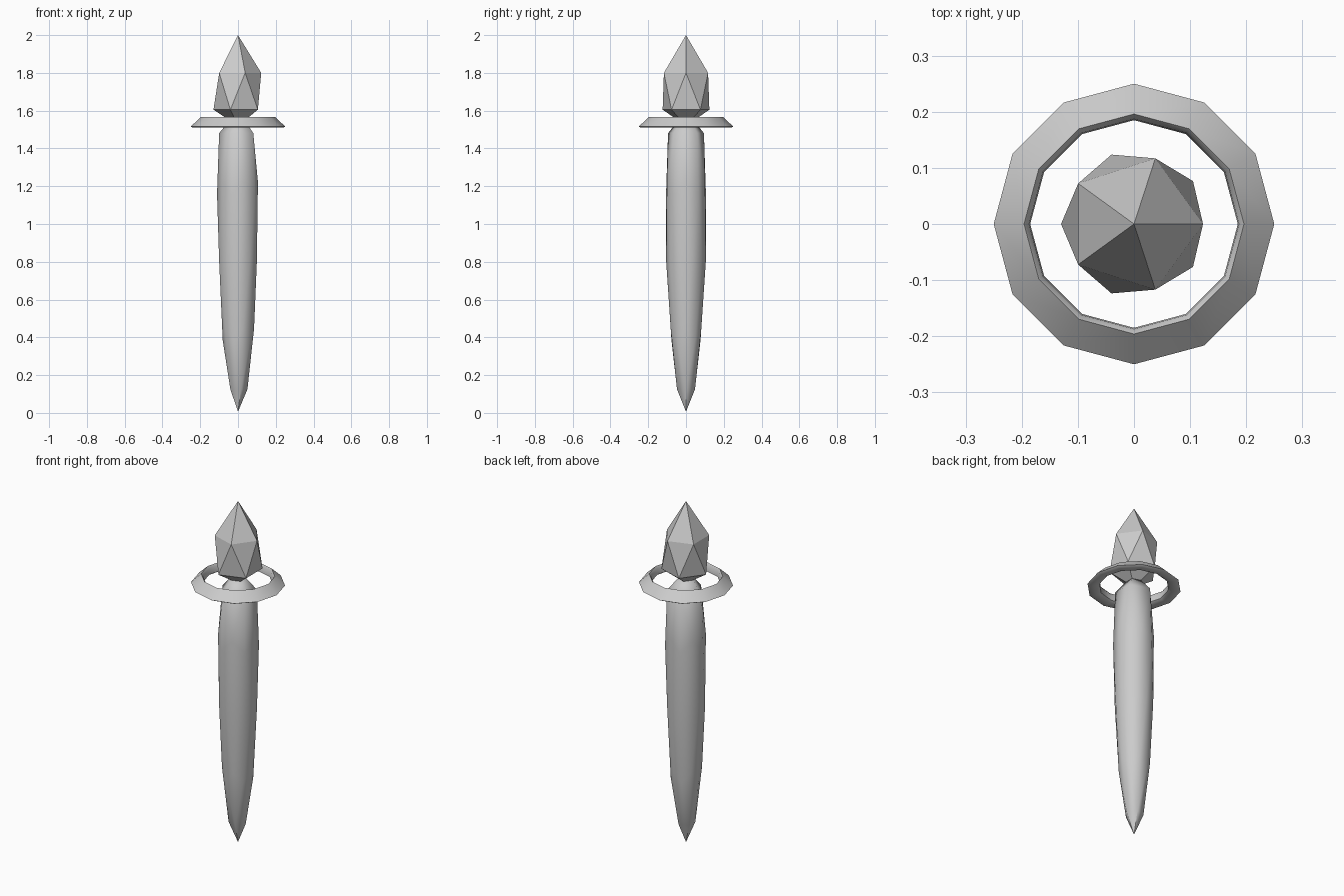
import bpy, bmesh, math

if "Cube" in bpy.data.objects:
    bpy.data.objects.remove(bpy.data.objects["Cube"])


def icosphere(name, subdivisions, reshape):
    """Unit icosphere whose points are moved by reshape(co)."""
    bpy.ops.mesh.primitive_ico_sphere_add(subdivisions=subdivisions, radius=1)
    obj = bpy.context.object
    obj.name = name
    for v in obj.data.vertices:
        v.co = reshape(v.co.copy())
    return obj


def smooth(obj, angle):
    bpy.ops.object.select_all(action='DESELECT')
    obj.select_set(True)
    bpy.context.view_layer.objects.active = obj
    bpy.ops.object.shade_smooth_by_angle(angle=math.radians(angle))


# Crystal: faceted stretched icosahedron
def crystal_shape(co):
    if co.z > 0.9:
        return (0, 0, 2.0)
    if co.z < -0.9:
        return (0, 0, 1.52)
    r, z = (0.123, 1.8) if co.z > 0 else (0.13, 1.605)
    a = math.atan2(co.y, co.x)
    return (r * math.cos(a), r * math.sin(a), z)


icosphere("crystal", 1, crystal_shape)


# Shaft: long upside-down sphere, fuller near the top
def shaft_shape(co):
    x, y, z = co.x, -co.y, -co.z
    if z > 0.7:
        r = 0.19
    elif z > 0.2:
        r = 0.124
    elif z > -0.2:
        r = 0.105
    else:
        r = 0.095
    return (x * r, y * r, 0.803 + 0.797 * z)


shaft = icosphere("shaft", 2, shaft_shape)
# the upside-down mapping keeps handedness, so normals stay outward
smooth(shaft, 60)

# Floating ring: 12-sided, with a flat underside and sloped top
profile = [(0.25, 1.516), (0.196, 1.567), (0.187, 1.555),
           (0.185, 1.52), (0.2, 1.51), (0.24, 1.51)]
SEGMENTS = 12
bm = bmesh.new()
loops = []
for i in range(SEGMENTS):
    a = math.tau * i / SEGMENTS
    loops.append([bm.verts.new((r * math.cos(a), r * math.sin(a), z))
                  for r, z in profile])
n = len(profile)
for i in range(SEGMENTS):
    p, q = loops[i], loops[(i + 1) % SEGMENTS]
    for j in range(n):
        k = (j + 1) % n
        bm.faces.new((p[j], q[j], q[k], p[k]))
bmesh.ops.recalc_face_normals(bm, faces=bm.faces[:])
mesh = bpy.data.meshes.new("ring")
bm.to_mesh(mesh)
bm.free()
ring = bpy.data.objects.new("ring", mesh)
bpy.context.collection.objects.link(ring)
smooth(ring, 50)
